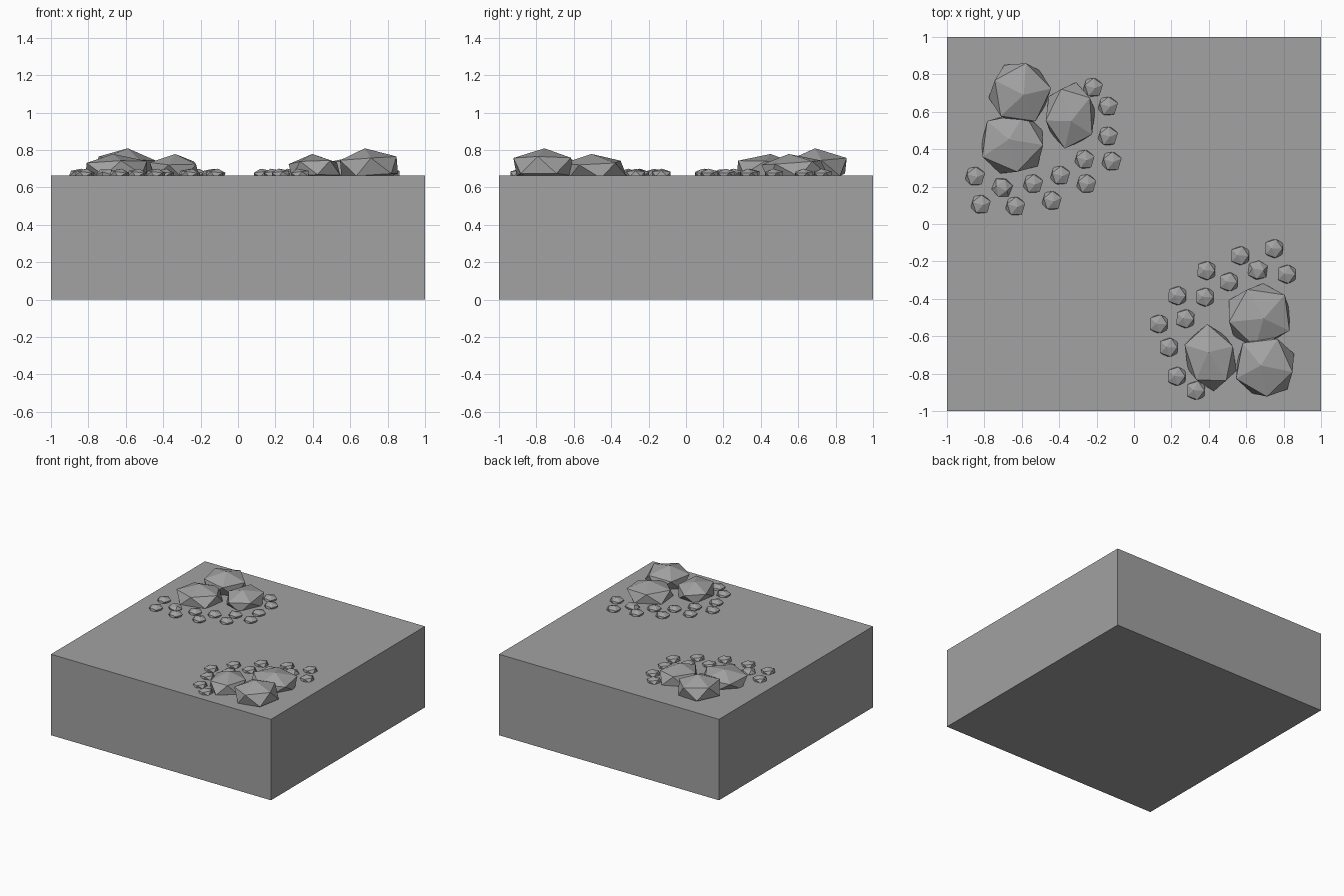
import bpy
import math
from mathutils import Euler, Matrix, Vector

cube = bpy.data.objects.get("Cube")
if cube:
    bpy.data.objects.remove(cube, do_unlink=True)

SLAB_TOP = 0.665


def material(name, value):
    mat = bpy.data.materials.new(name)
    mat.use_nodes = True
    colour = (value, value, value, 1)
    mat.diffuse_color = colour
    mat.node_tree.nodes["Principled BSDF"].inputs["Base Color"].default_value = colour
    return mat


stone = material("stone grey", 0.36)

# Ground slab
bpy.ops.mesh.primitive_cube_add(size=1, location=(0, 0, SLAB_TOP / 2))
slab = bpy.context.object
slab.name = "ground_slab"
slab.scale = (2, 2, SLAB_TOP)
slab.data.materials.append(stone)


def rock(name, size, location, tilt, spin, cluster):
    """Flattened low-poly rock, placed within a cluster."""
    bpy.ops.mesh.primitive_ico_sphere_add(subdivisions=1, radius=1)
    obj = bpy.context.object
    obj.name = name
    turn = Euler((math.radians(tilt[0]), math.radians(tilt[1]), math.radians(spin)))
    shape = Matrix.Diagonal(Vector(size)).to_4x4() @ turn.to_matrix().to_4x4()
    obj.data.transform(cluster @ Matrix.Translation(location) @ shape)
    obj.data.materials.append(stone)


# Boulders: size, centre, tilt, spin
boulders = [
    ((0.18, 0.185, 0.1), (-0.61, 0.7, 0.71), (4, 6), 10),
    ((0.15, 0.19, 0.085), (-0.34, 0.58, 0.695), (8, -5), 40),
    ((0.195, 0.185, 0.085), (-0.65, 0.43, 0.695), (-8, 4), 65),
]

# Pebble centres around the boulders
pebbles = [
    (-0.22, 0.73), (-0.14, 0.63), (-0.14, 0.47), (-0.12, 0.335),
    (-0.265, 0.345), (-0.255, 0.215), (-0.395, 0.26), (-0.44, 0.125),
    (-0.54, 0.215), (-0.635, 0.095), (-0.705, 0.195), (-0.82, 0.105),
    (-0.85, 0.255),
]

# The same cluster sits in two opposite corners
clusters = {
    "back": Matrix.Identity(4),
    "front": Matrix.Translation((-0.07, -0.242, 0))
    @ Matrix.Rotation(math.radians(195), 4, "Z"),
}
for side, cluster in clusters.items():
    for i, (size, centre, tilt, spin) in enumerate(boulders):
        rock(f"{side}_boulder_{i + 1}", size, centre, tilt, spin, cluster)
    for i, (x, y) in enumerate(pebbles):
        tilt = (25, 20) if i == 10 else (8, 10)
        rock(f"{side}_pebble_{i + 1}", (0.058, 0.058, 0.032),
             (x, y, SLAB_TOP + 0.004), tilt, 20, cluster)
